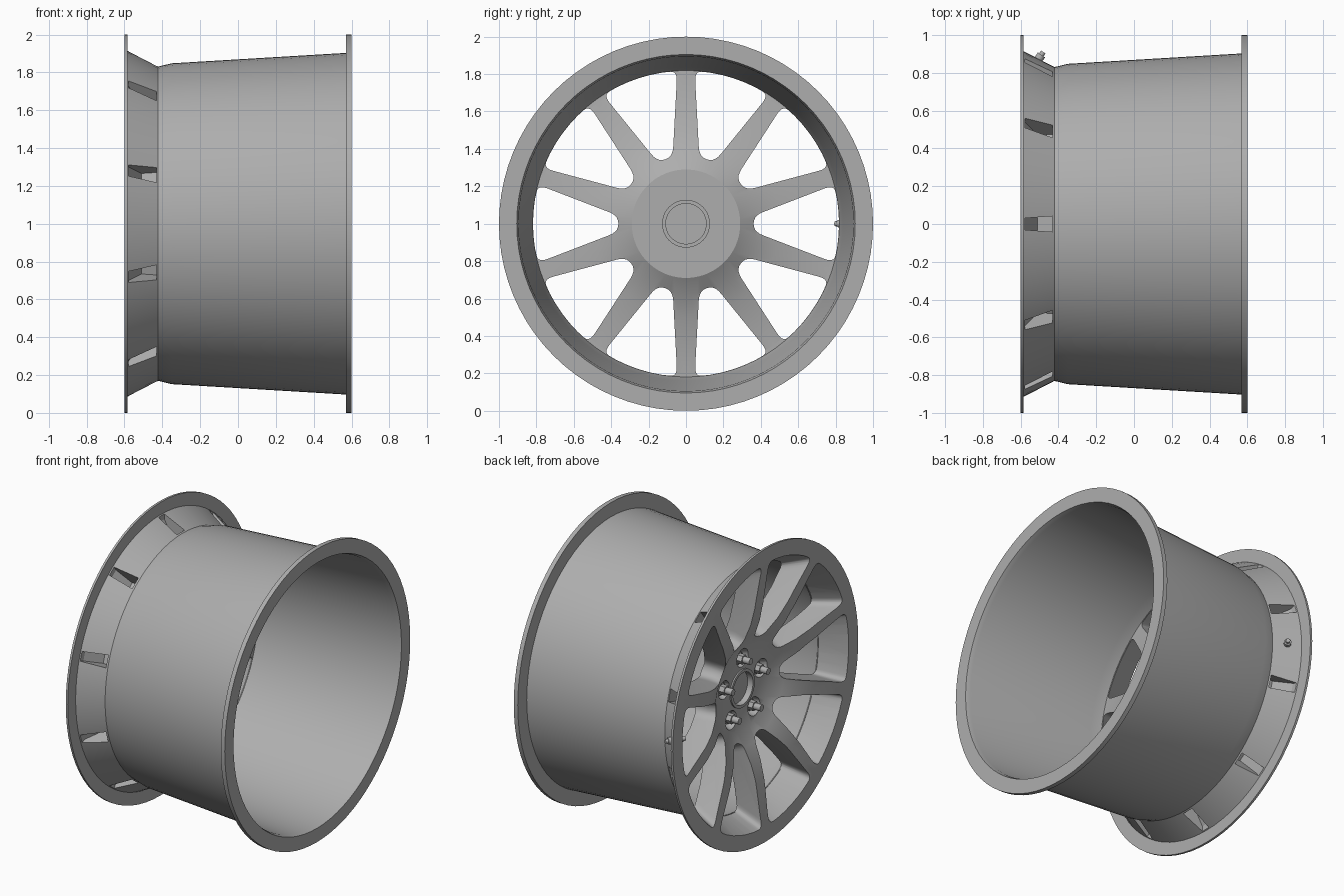
import bpy, bmesh, math
from mathutils import Vector

if "Cube" in bpy.data.objects:
    bpy.data.objects.remove(bpy.data.objects["Cube"])

grey = bpy.data.materials.new("dark_grey")
grey.diffuse_color = (.42, .42, .42, 1)
grey.use_nodes = True
grey.node_tree.nodes["Principled BSDF"].inputs["Base Color"].default_value = grey.diffuse_color


def polar(x, u, w, a):
    """Axial x, radial u, tangential w, rotated by a about the wheel axle."""
    c, s = math.cos(a), math.sin(a)
    return (x, u * c - w * s, 1 + u * s + w * c)


def make(name, bm):
    bmesh.ops.recalc_face_normals(bm, faces=bm.faces)
    me = bpy.data.meshes.new(name)
    bm.to_mesh(me)
    bm.free()
    me.materials.append(grey)
    ob = bpy.data.objects.new(name, me)
    bpy.context.collection.objects.link(ob)
    return ob


def smooth(ob):
    bpy.ops.object.select_all(action='DESELECT')
    ob.select_set(True)
    bpy.context.view_layer.objects.active = ob
    bpy.ops.object.shade_smooth_by_angle(angle=math.radians(28))


def loft(bm, rings, closed=False):
    """Bridge rings of points; cap the ends, or join last to first."""
    vs = [[bm.verts.new(p) for p in r] for r in rings]
    n, m = len(vs[0]), len(vs)
    for i in range(m if closed else m - 1):
        a, b = vs[i], vs[(i + 1) % m]
        for j in range(n):
            k = (j + 1) % n
            bm.faces.new((a[j], a[k], b[k], b[j]))
    if not closed:
        bm.faces.new(vs[0])
        bm.faces.new(vs[-1])


def revolve(name, profile, seg=80):
    bm = bmesh.new()
    loft(bm, [[polar(x, r, 0, math.tau * i / seg) for x, r in profile]
              for i in range(seg)], closed=True)
    return make(name, bm)


def rod(bm, p, q, r, seg=16, r2=None):
    p, q = Vector(p), Vector(q)
    rot = (q - p).to_track_quat('Z', 'Y')
    ring = lambda c, rr: [c + rot @ Vector((rr * math.cos(math.tau * i / seg),
                                            rr * math.sin(math.tau * i / seg), 0)) for i in range(seg)]
    loft(bm, [ring(p, r), ring(q, r if r2 is None else r2)])


def cut(target, cutter):
    cutter.hide_render = True
    mod = target.modifiers.new("cut", 'BOOLEAN')
    mod.object, mod.solver = cutter, 'EXACT'
    bpy.context.view_layer.objects.active = target
    bpy.ops.object.modifier_apply(modifier=mod.name)
    bpy.data.objects.remove(cutter)


def window_outline(r_in, w_in, r_out, w_out, rad=0.055):
    """Rounded wedge in (u, w) with an arc as the outer edge."""
    half = math.asin(w_out / r_out)
    arc = [Vector((r_out * math.cos(half * t), r_out * math.sin(half * t)))
           for t in (-1, -.6, -.3, 0, .3, .6, 1)]
    pts = [Vector((r_in, -w_in))] + arc + [Vector((r_in, w_in))]
    out, n = [], len(pts)
    for i, p in enumerate(pts):
        if i not in (0, 1, n - 2, n - 1):
            out.append(p)
            continue
        a, b = pts[i - 1] - p, pts[(i + 1) % n] - p
        a = p + a.normalized() * min(rad, a.length * .45)
        b = p + b.normalized() * min(rad, b.length * .45)
        for k in range(6):
            t = k / 5
            out.append(a * (1 - t) ** 2 + p * 2 * t * (1 - t) + b * t * t)
    return out


# barrel with rear flange
smooth(revolve("barrel", [(-.425, .83), (-.35, .848), (.57, .903), (.57, 1), (.6, 1),
                          (.6, .905), (.57, .895), (-.35, .839), (-.425, .818)]))

# dished wheel face with front flange and hub
face = revolve("wheel_face", [
    (-.6, 1), (-.6, .89), (-.585, .80), (-.555, .60), (-.525, .48), (-.48, .37), (-.43, .28),
    (-.42, .12), (-.28, .12), (-.28, .29), (-.335, .38), (-.375, .50), (-.405, .65), (-.42, .80),
    (-.42, .83), (-.585, .915), (-.585, 1)])

# ten flared windows between the spokes
bm = bmesh.new()
for i in range(10):
    a = math.tau * i / 10
    sections = [(-.70, .24, .052, .939, .259), (-.42, .362, .043, .818, .208), (-.1, .362, .043, .818, .208)]
    loft(bm, [[polar(x, p.x, p.y, a) for p in window_outline(*s)] for x, *s in sections])
cut(face, make("window_cutter", bm))

# notches behind the rim at every spoke
bm = bmesh.new()
side = [(-.578, 1.1), (-.578, .875), (-.51, .75), (-.432, .75), (-.432, 1.1)]
for i in range(10):
    a = math.tau * (i + .5) / 10
    loft(bm, [[polar(x, r, s * (.031 + .07 * (x + .578)), a) for x, r in side] for s in (-1, 1)])
cut(face, make("notch_cutter", bm))

# lug pockets in the hub, flaring outward
lugs = [math.pi / 2 + math.tau * i / 5 for i in range(5)]
bm = bmesh.new()
for a in lugs:
    rod(bm, polar(-.60, .23, 0, a), polar(-.385, .2, 0, a), .11, 20, .05)
cut(face, make("pocket_cutter", bm))
smooth(face)

# lug bolts
bm = bmesh.new()
for a in lugs:
    rod(bm, polar(-.37, .2, 0, a), polar(-.40, .2, 0, a), .042)
    rod(bm, polar(-.39, .2, 0, a), polar(-.44, .2, 0, a), .033, 6)
    rod(bm, polar(-.43, .2, 0, a), polar(-.49, .2, 0, a), .022)
smooth(make("lug_bolts", bm))

# centre bore lip and cap
smooth(revolve("bore_lip", [(-.43, .128), (-.43, .108), (-.27, .108), (-.27, .128)], 40))
bm = bmesh.new()
rod(bm, (-.39, 0, 1), (-.36, 0, 1), .112, 40)
smooth(make("centre_cap", bm))

# valve stem through the rim
bm = bmesh.new()
rod(bm, (-.555, .80, 1), (-.48, .91, 1), .014)
rod(bm, (-.545, .815, 1), (-.53, .837, 1), .02)
rod(bm, (-.51, .866, 1), (-.49, .895, 1), .023)
smooth(make("valve_stem", bm))
